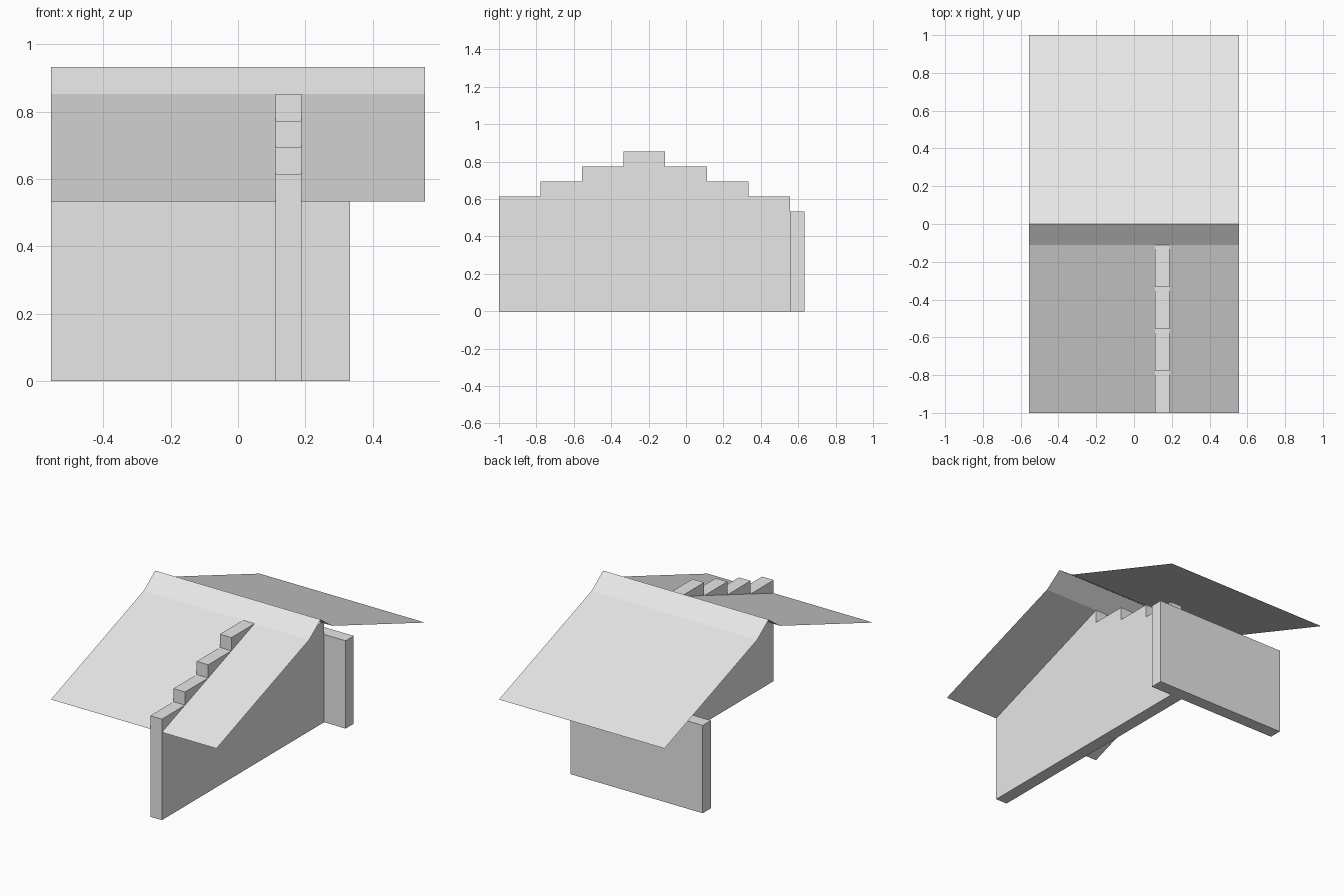
import bpy, bmesh

if "Cube" in bpy.data.objects:
    bpy.data.objects.remove(bpy.data.objects["Cube"])

U = 1 / 9           # plan module
S = 0.08            # step rise
EAVE = 0.533        # eave height

grey = bpy.data.materials.new("light grey")
grey.diffuse_color = (0.8, 0.8, 0.8, 1)
grey.use_nodes = True
grey.node_tree.nodes["Principled BSDF"].inputs["Base Color"].default_value = grey.diffuse_color


def extrude_profile(name, points, x0, x1, closed):
    """Sweep a (y, z) profile along x; closed profiles become solids."""
    bm = bmesh.new()
    a = [bm.verts.new((x0, y, z)) for y, z in points]
    b = [bm.verts.new((x1, y, z)) for y, z in points]
    n = len(points)
    for i in range(n if closed else n - 1):
        j = (i + 1) % n
        bm.faces.new((a[i], b[i], b[j], a[j]))
    if closed:
        bm.faces.new(a)
        bm.faces.new(b)
        bmesh.ops.recalc_face_normals(bm, faces=bm.faces)
    mesh = bpy.data.meshes.new(name)
    bm.to_mesh(mesh)
    bm.free()
    mesh.materials.append(grey)
    obj = bpy.data.objects.new(name, mesh)
    bpy.context.collection.objects.link(obj)
    return obj


# Thin gable roof with a steeper ridge cap
cap = EAVE + 4 * S
roof = [(-1, EAVE), (-U, cap), (0, cap + S), (U, cap), (1, EAVE)]
extrude_profile("roof", roof, -5 * U, 5 * U, False)

# Long wall with a stepped top that rises through the front slope
wall = [(5 * U, 0), (-1, 0)]
for i, level in enumerate((1, 2, 3, 4, 3, 2, 1)):
    y, z = -1 + 2 * U * i, EAVE + S * level
    wall += [(y, z), (y + 2 * U, z)]
extrude_profile("stepped_wall", wall, U, U + 0.078, True)

# Plain cross wall at the back
y0, y1 = 5 * U, 5 * U + 0.078
extrude_profile("back_wall", [(y0, 0), (y1, 0), (y1, EAVE), (y0, EAVE)],
                -5 * U, 3 * U, True)
